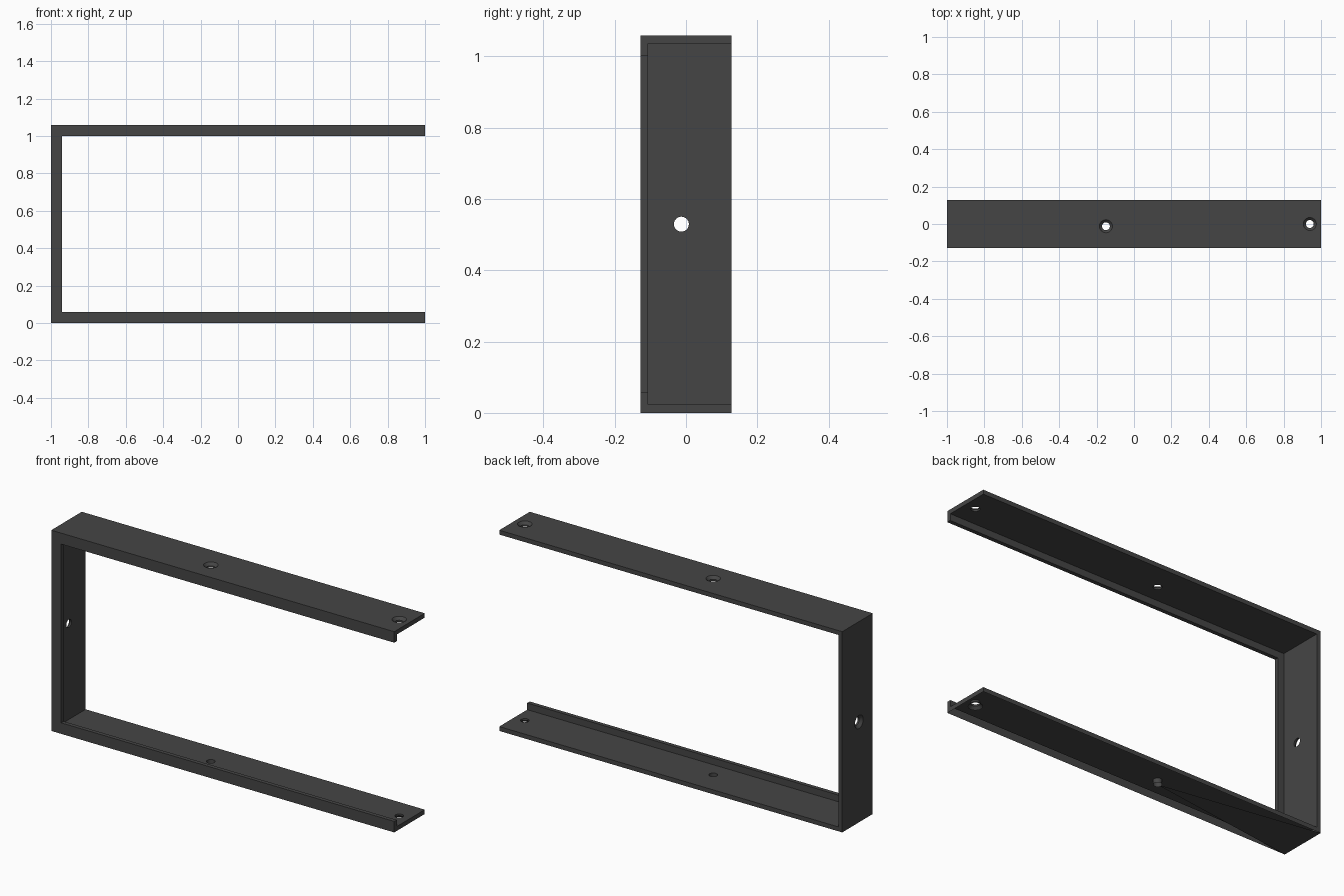
import bpy, bmesh, math
from mathutils import Matrix, Vector

if "Cube" in bpy.data.objects:
    bpy.data.objects.remove(bpy.data.objects["Cube"])

H, D = 1.058, 0.127         # frame height, half depth
WALL, LIP, LIP_D = 0.023, 0.058, 0.021
R, R_SINK = 0.021, 0.035    # screw hole and countersink radii

mat = bpy.data.materials.new("dark grey")
mat.diffuse_color = (0.06, 0.06, 0.06, 1)
mat.use_nodes = True
mat.node_tree.nodes["Principled BSDF"].inputs["Base Color"].default_value = mat.diffuse_color


def new_object(name, bm):
    mesh = bpy.data.meshes.new(name)
    bmesh.ops.recalc_face_normals(bm, faces=bm.faces)
    bm.to_mesh(mesh)
    bm.free()
    ob = bpy.data.objects.new(name, mesh)
    bpy.context.collection.objects.link(ob)
    mesh.materials.append(mat)
    return ob


def box(name, lo, hi):
    bm = bmesh.new()
    lo, hi = Vector(lo), Vector(hi)
    bmesh.ops.create_cube(bm, size=1, matrix=Matrix.Translation((lo + hi) / 2)
                          @ Matrix.Diagonal((*(hi - lo), 1)))
    return new_object(name, bm)


def screw_cutter(name, pos, outward, sink=True):
    """Drill through a wall; pos lies on the outer face."""
    rot = Vector(outward).to_track_quat('Z', 'Y').to_matrix().to_4x4()
    profile = [(R, -0.05), (R, 0.02)]
    if sink:
        profile = [(R, -0.05), (R, R - R_SINK), (R_SINK, 0), (R_SINK, 0.02)]
    bm = bmesh.new()
    n = 32
    rings = [[bm.verts.new((r * math.cos(math.tau * i / n), r * math.sin(math.tau * i / n), z))
              for i in range(n)] for r, z in profile]
    for a, b in zip(rings, rings[1:]):
        for i in range(n):
            j = (i + 1) % n
            bm.faces.new((a[i], a[j], b[j], b[i]))
    bm.faces.new(rings[0][::-1])
    bm.faces.new(rings[-1])
    bm.transform(Matrix.Translation(pos) @ rot)
    return new_object(name, bm)


# Solid block, hollowed into a three-sided frame with a front lip
frame = box("bracket_frame", (-1, -D, 0), (1, D, H))
cutters = [
    box("opening_cutter", (-1 + LIP, -1, LIP), (2, 1, H - LIP)),
    box("channel_cutter", (-1 + WALL, -D + LIP_D, WALL), (2, 1, H - WALL)),
    # Screw holes in the top, bottom and side walls
    screw_cutter("top_middle_hole", (-0.15, -0.012, H), (0, 0, 1)),
    screw_cutter("top_end_hole", (0.94, 0, H), (0, 0, 1)),
    screw_cutter("bottom_middle_hole", (-0.15, -0.012, 0), (0, 0, -1), False),
    screw_cutter("bottom_end_hole", (0.94, 0, 0), (0, 0, -1)),
    screw_cutter("side_hole", (-1, -0.013, H / 2), (-1, 0, 0)),
]
bpy.context.view_layer.objects.active = frame
for c in cutters:
    mod = frame.modifiers.new(c.name, 'BOOLEAN')
    mod.operation, mod.solver, mod.object = 'DIFFERENCE', 'EXACT', c
    bpy.ops.object.modifier_apply(modifier=mod.name)
for c in cutters:
    bpy.data.objects.remove(c)

# Smooth hole walls, sharp frame edges
bpy.ops.object.select_all(action='DESELECT')
frame.select_set(True)
bpy.ops.object.shade_smooth_by_angle(angle=math.radians(30))
